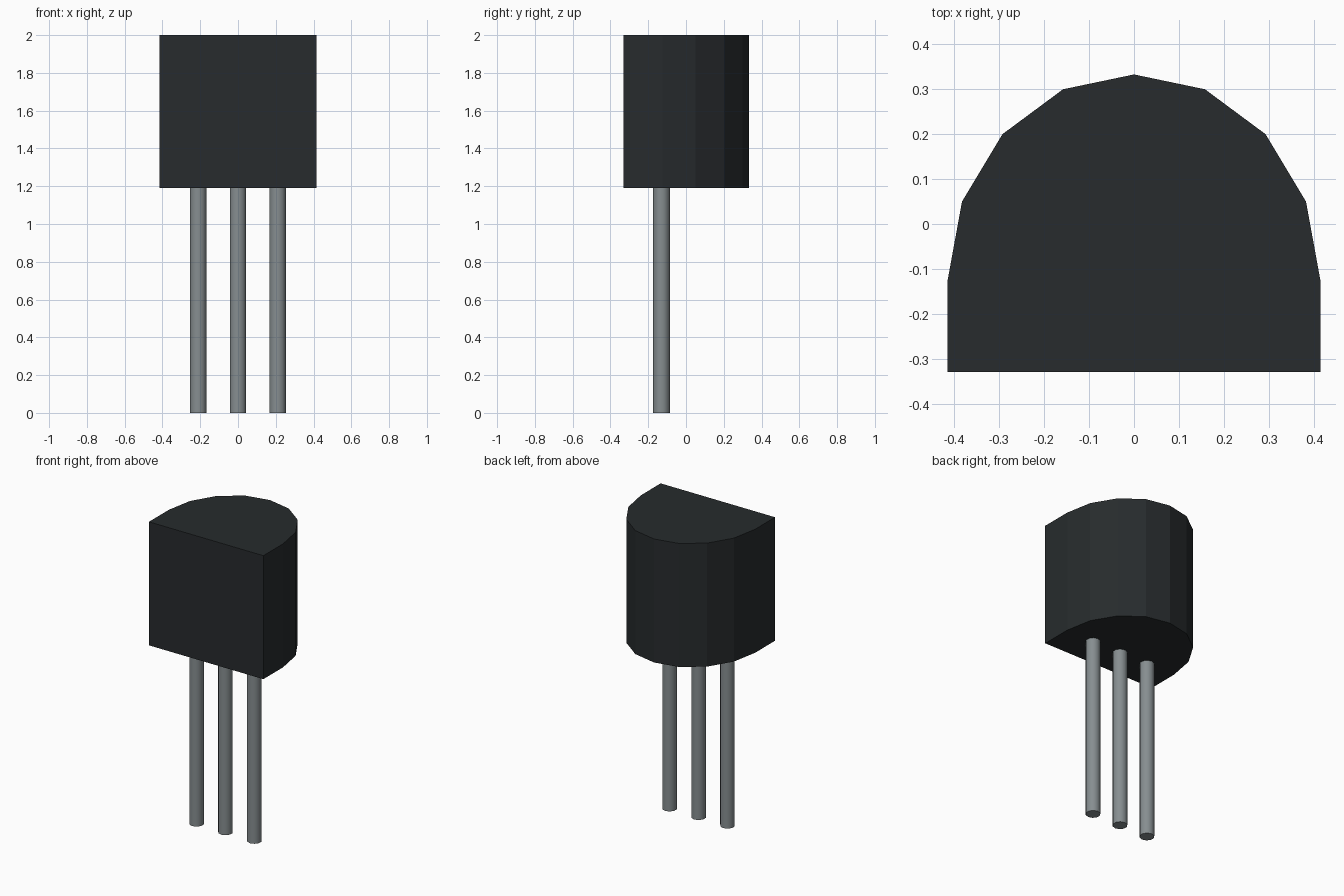
import bpy, bmesh

if "Cube" in bpy.data.objects:
    bpy.data.objects.remove(bpy.data.objects["Cube"])


def material(name, rgb):
    mat = bpy.data.materials.new(name)
    mat.diffuse_color = (*rgb, 1.0)
    mat.use_nodes = True
    mat.node_tree.nodes["Principled BSDF"].inputs["Base Color"].default_value = mat.diffuse_color
    return mat


plastic = material("black_plastic", (0.02, 0.024, 0.026))
metal = material("lead_metal", (0.24, 0.27, 0.28))

# Body: D-shaped outline, right half mirrored, extruded upward
BOTTOM, TOP = 1.19, 2.0
half = [(0.415, -0.33), (0.415, -0.125), (0.383, 0.05), (0.293, 0.20), (0.158, 0.30)]
outline = half + [(0.0, 0.333)] + [(-x, y) for x, y in reversed(half)]
bm = bmesh.new()
base = bm.faces.new([bm.verts.new((x, y, BOTTOM)) for x, y in outline])
cap = bmesh.ops.extrude_face_region(bm, geom=[base], use_keep_orig=True)
top_verts = [g for g in cap["geom"] if isinstance(g, bmesh.types.BMVert)]
bmesh.ops.translate(bm, verts=top_verts, vec=(0, 0, TOP - BOTTOM))
bmesh.ops.recalc_face_normals(bm, faces=bm.faces)
mesh = bpy.data.meshes.new("body")
bm.to_mesh(mesh)
bm.free()
mesh.materials.append(plastic)
body = bpy.data.objects.new("body", mesh)
bpy.context.collection.objects.link(body)

# Three straight leads under the body
for name, x in (("left_lead", -0.21), ("middle_lead", 0.0), ("right_lead", 0.21)):
    bpy.ops.mesh.primitive_cylinder_add(vertices=10, radius=0.045, depth=BOTTOM,
                                        location=(x, -0.13, BOTTOM / 2))
    lead = bpy.context.object
    lead.name = name
    lead.data.materials.append(metal)
    bpy.ops.object.shade_smooth_by_angle(angle=0.8)
